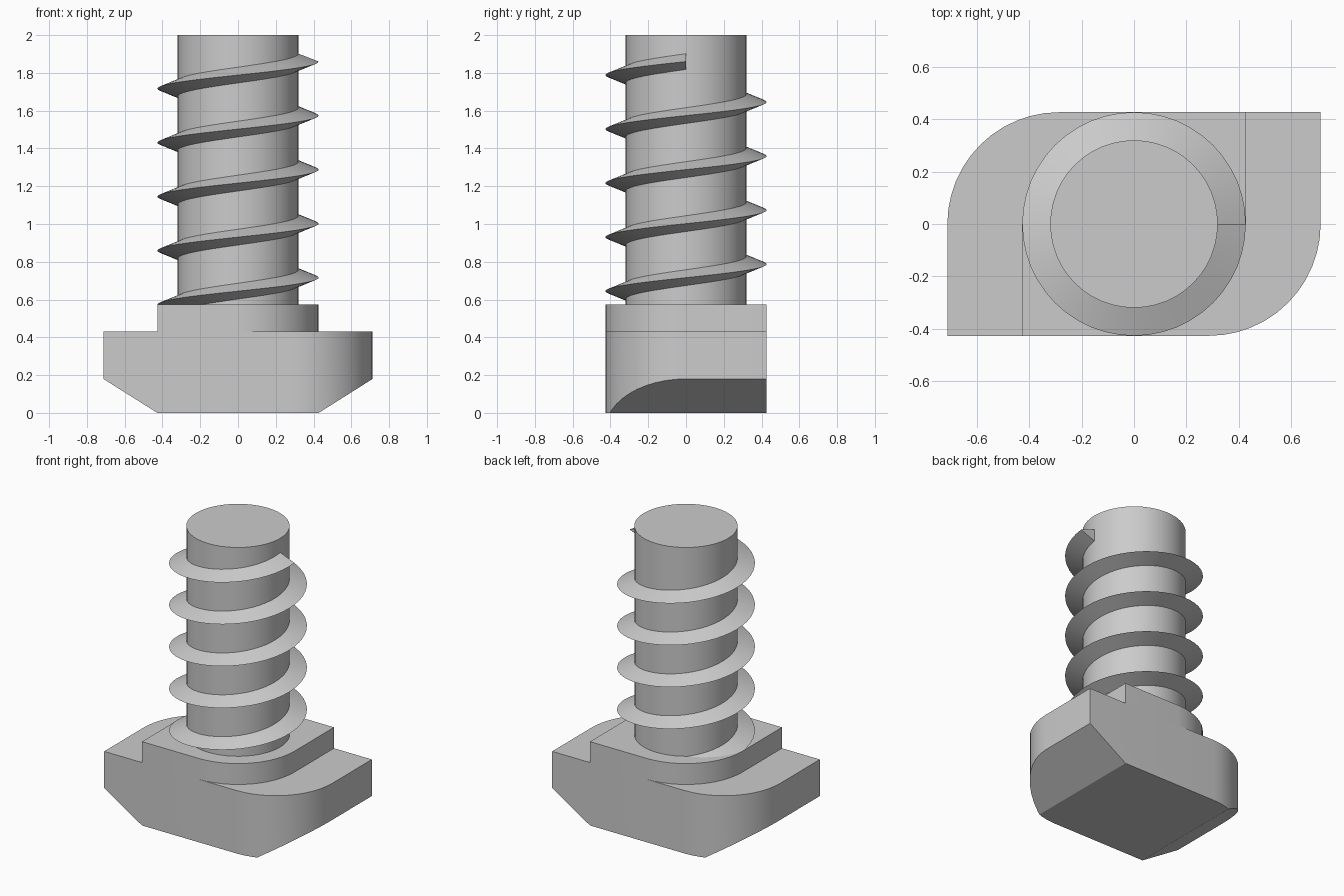
import bpy, bmesh
from math import cos, sin, pi, radians
from mathutils import Vector

cube = bpy.data.objects.get("Cube")
if cube:
    bpy.data.objects.remove(cube, do_unlink=True)

HALF_LENGTH, HALF_WIDTH = 0.713, 0.427
HEAD_TOP, NECK_TOP, CHAMFER = 0.43, 0.573, 0.18
SHAFT_R, TOP = 0.32, 2.0
PITCH, TURNS, THREAD_HALF = 0.286, 5, 0.043
SEGMENTS = 48

steel = bpy.data.materials.new("steel grey")
steel.use_nodes = True
grey = (0.6, 0.6, 0.6, 1)
steel.diffuse_color = grey
steel.node_tree.nodes["Principled BSDF"].inputs["Base Color"].default_value = grey


def finish(name, bm):
    bmesh.ops.recalc_face_normals(bm, faces=bm.faces)
    mesh = bpy.data.meshes.new(name)
    bm.to_mesh(mesh)
    bm.free()
    mesh.materials.append(steel)
    obj = bpy.data.objects.new(name, mesh)
    bpy.context.collection.objects.link(obj)
    bpy.ops.object.select_all(action='DESELECT')
    obj.select_set(True)
    bpy.context.view_layer.objects.active = obj
    bpy.ops.object.shade_smooth_by_angle(angle=radians(30))
    return obj


def prism(outline, bottom, top):
    bm = bmesh.new()
    face = bm.faces.new([bm.verts.new((x, y, bottom)) for x, y in outline])
    grown = bmesh.ops.extrude_face_region(bm, geom=[face], use_keep_orig=True)
    verts = [v for v in grown["geom"] if isinstance(v, bmesh.types.BMVert)]
    bmesh.ops.translate(bm, verts=verts, vec=(0, 0, top - bottom))
    return bm


def half_rounded(half_x):
    """Rectangle with two diagonally opposite corners rounded."""
    r, steps = HALF_WIDTH, SEGMENTS // 4
    arc = [(half_x - r + r * cos(a), r * sin(a))
           for a in (-pi / 2 + pi / 2 * i / steps for i in range(steps + 1))]
    side = arc + [(half_x, r)]
    if half_x == r:                      # arcs meet the opposite flat side
        return side + [(-x, -y) for x, y in side]
    return side + [(-x, -y) for x, y in side]


# Hammer head with sloped ends underneath
bm = prism(half_rounded(HALF_LENGTH), 0, HEAD_TOP)
for s in (1, -1):
    normal = Vector((s * CHAMFER, 0, -(HALF_LENGTH - HALF_WIDTH)))
    cut = bmesh.ops.bisect_plane(
        bm, geom=bm.verts[:] + bm.edges[:] + bm.faces[:], dist=1e-5,
        plane_co=(s * HALF_WIDTH, 0, 0), plane_no=normal.normalized(), clear_outer=True)
    rim = [e for e in bm.edges if e.is_boundary]
    bmesh.ops.holes_fill(bm, edges=rim, sides=0)
finish("hammer_head", bm)

# Square neck with two rounded corners
finish("neck", prism(half_rounded(HALF_WIDTH), HEAD_TOP, NECK_TOP))

# Round shaft
circle = [(SHAFT_R * cos(2 * pi * i / SEGMENTS), SHAFT_R * sin(2 * pi * i / SEGMENTS))
          for i in range(SEGMENTS)]
finish("shaft", prism(circle, NECK_TOP - 0.05, TOP))

# Right-handed helical thread with a triangular section
bm = bmesh.new()
profile = [(SHAFT_R - 0.003, -THREAD_HALF), (HALF_WIDTH, 0), (SHAFT_R - 0.003, THREAD_HALF)]
rings = []
for i in range(TURNS * SEGMENTS + 1):
    a = 2 * pi * i / SEGMENTS
    z = HEAD_TOP + PITCH * i / SEGMENTS
    rings.append([bm.verts.new((r * cos(a), r * sin(a), z + h)) for r, h in profile])
for lower, upper in zip(rings, rings[1:]):
    for j in range(3):
        k = (j + 1) % 3
        bm.faces.new((lower[j], lower[k], upper[k], upper[j]))
bm.faces.new(rings[0])
bm.faces.new(rings[-1])
finish("thread", bm)
